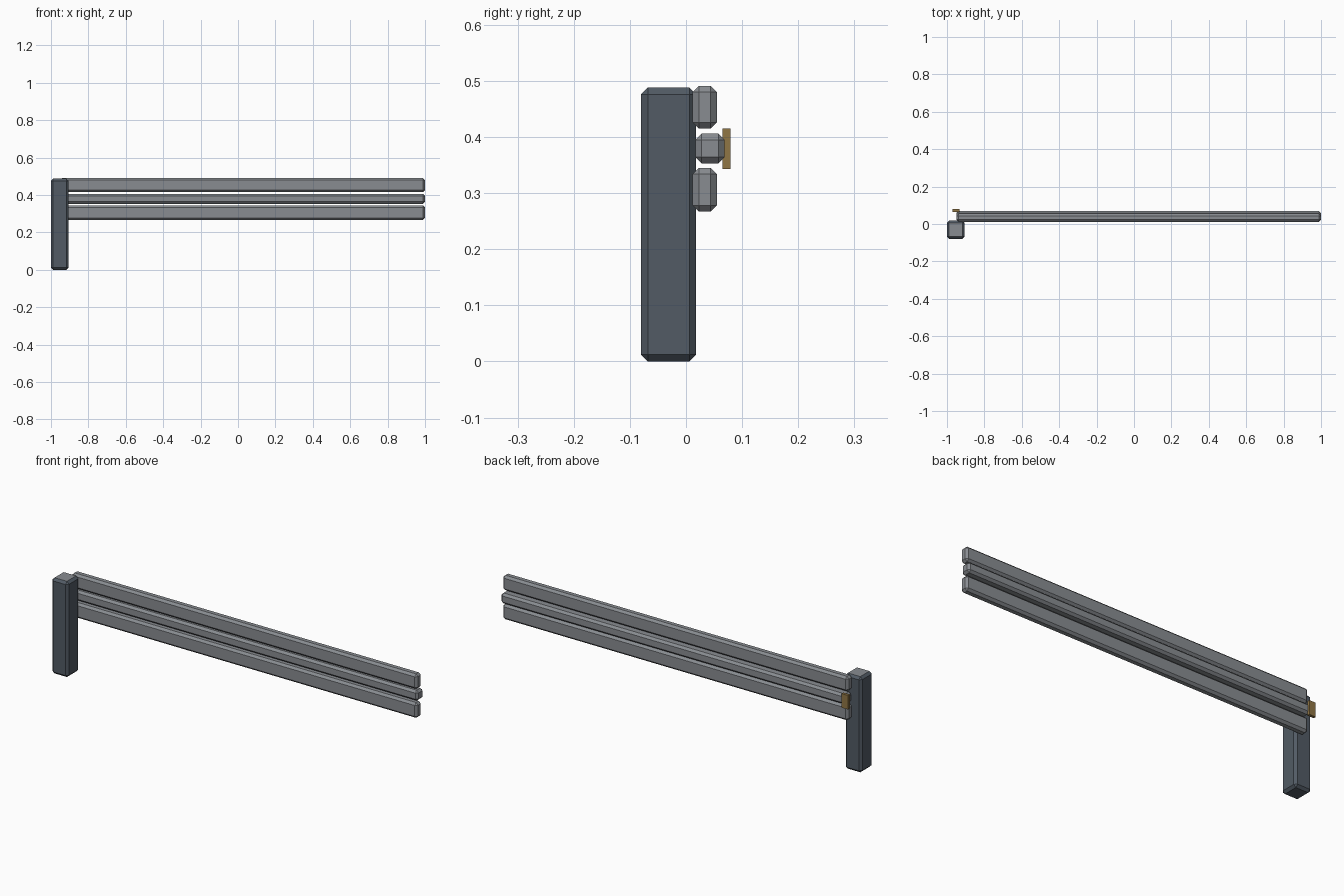
import bpy, math

if "Cube" in bpy.data.objects:
    bpy.data.objects.remove(bpy.data.objects["Cube"], do_unlink=True)


def material(name, color):
    m = bpy.data.materials.new(name)
    m.use_nodes = True
    m.diffuse_color = (*color, 1)
    m.node_tree.nodes["Principled BSDF"].inputs["Base Color"].default_value = (*color, 1)
    return m


post_gray = material("dark slate", (0.085, 0.105, 0.13))
rail_gray = material("weathered gray", (0.25, 0.265, 0.285))
brass = material("brass", (0.28, 0.18, 0.06))


def box(name, low, high, mat, bevel=0.0):
    """Box between two corners, with an optional chamfer on every edge."""
    bpy.ops.mesh.primitive_cube_add(size=1, location=[(a + b) / 2 for a, b in zip(low, high)])
    ob = bpy.context.object
    ob.name = name
    ob.scale = [b - a for a, b in zip(low, high)]
    bpy.ops.object.transform_apply(location=False, rotation=False, scale=True)
    ob.data.materials.append(mat)
    if bevel:
        mod = ob.modifiers.new("chamfer", "BEVEL")
        mod.width = bevel
        mod.segments = 1
        bpy.ops.object.modifier_apply(modifier=mod.name)
        bpy.ops.object.shade_smooth_by_angle(angle=math.radians(30))
    return ob


# Upright post with a pale weathered top
post = box("post", (-1, -0.08, 0), (-0.906, 0.018, 0.488), post_gray, 0.012)
post.data.materials.append(rail_gray)
for face in post.data.polygons:
    if face.normal.z > 0.9:
        face.material_index = 1

# Three horizontal rails; the middle one is slimmer and sits further back
for name, y0, y1, z0, z1 in (("lower_rail", 0.012, 0.055, 0.267, 0.345),
                             ("middle_rail", 0.017, 0.069, 0.353, 0.406),
                             ("upper_rail", 0.012, 0.055, 0.415, 0.491)):
    box(name, (-0.95, y0, z0), (1, y1, z1), rail_gray, 0.011)

# Fixing plate on the back of the middle rail
box("fixing_plate", (-0.97, 0.065, 0.343), (-0.934, 0.079, 0.415), brass)
